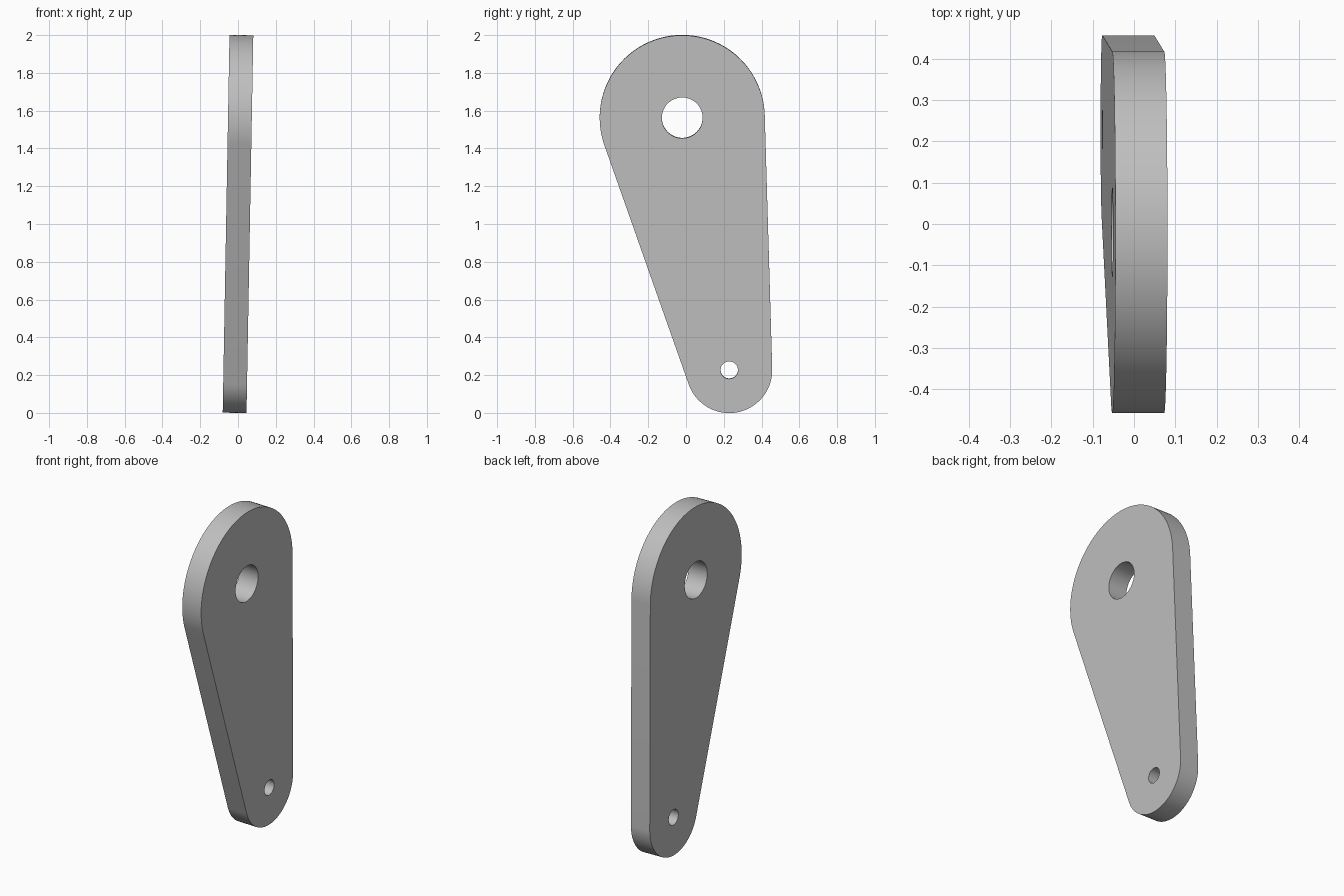
import bpy, bmesh, math
from mathutils import Matrix, Vector

cube = bpy.data.objects.get("Cube")
if cube:
    bpy.data.objects.remove(cube, do_unlink=True)

THICKNESS = 0.126
TILT = math.radians(1.03)
BIG_CENTRE, BIG_RADIUS, BIG_HOLE = Vector((-0.02, 1.563)), 0.437, 0.108
SMALL_CENTRE, SMALL_RADIUS, SMALL_HOLE = Vector((0.229, 0.2275)), 0.2275, 0.046


def arc(centre, radius, start, end, steps):
    """Points (y, z) along an arc, both ends included."""
    angles = [start + (end - start) * i / steps for i in range(steps + 1)]
    return [centre + radius * Vector((math.cos(a), math.sin(a))) for a in angles]


def add_loop(bm, points):
    """Closed ring of edges on the plate's rear plane."""
    verts = [bm.verts.new((-THICKNESS / 2, p.x, p.y)) for p in points]
    return [bm.edges.new((v, verts[i - 1])) for i, v in enumerate(verts)]


# Outline: two round ends joined by their outer tangents
axis = SMALL_CENTRE - BIG_CENTRE
heading = math.atan2(axis.y, axis.x)
spread = math.acos((BIG_RADIUS - SMALL_RADIUS) / axis.length)
outline = arc(SMALL_CENTRE, SMALL_RADIUS, heading - spread, heading + spread, 40)
outline += arc(BIG_CENTRE, BIG_RADIUS, heading + spread,
               heading + math.tau - spread, 64)

bm = bmesh.new()
edges = add_loop(bm, outline)
for centre, radius in ((BIG_CENTRE, BIG_HOLE), (SMALL_CENTRE, SMALL_HOLE)):
    edges += add_loop(bm, arc(centre, radius, 0, math.tau, 48)[:-1])

# Fill around the holes, then give the plate its thickness
bmesh.ops.triangle_fill(bm, edges=edges, use_beauty=True)
extruded = bmesh.ops.extrude_face_region(bm, geom=bm.faces[:], use_keep_orig=True)
moved = [g for g in extruded["geom"] if isinstance(g, bmesh.types.BMVert)]
bmesh.ops.translate(bm, verts=moved, vec=(THICKNESS, 0, 0))
bmesh.ops.recalc_face_normals(bm, faces=bm.faces[:])

# Slight lean towards +x
bmesh.ops.rotate(bm, verts=bm.verts[:], cent=(0, 0, 1),
                 matrix=Matrix.Rotation(TILT, 3, "Y"))

mesh = bpy.data.meshes.new("lever_plate")
bm.to_mesh(mesh)
bm.free()
plate = bpy.data.objects.new("lever_plate", mesh)
bpy.context.collection.objects.link(plate)

# Plain grey material
grey = bpy.data.materials.new("plain_grey")
grey.use_nodes = True
colour = (0.52, 0.52, 0.52, 1)
grey.diffuse_color = colour
grey.node_tree.nodes["Principled BSDF"].inputs["Base Color"].default_value = colour
mesh.materials.append(grey)

# Smooth round walls, crisp rims
bpy.ops.object.select_all(action="DESELECT")
plate.select_set(True)
bpy.context.view_layer.objects.active = plate
bpy.ops.object.shade_smooth_by_angle(angle=math.radians(30))
